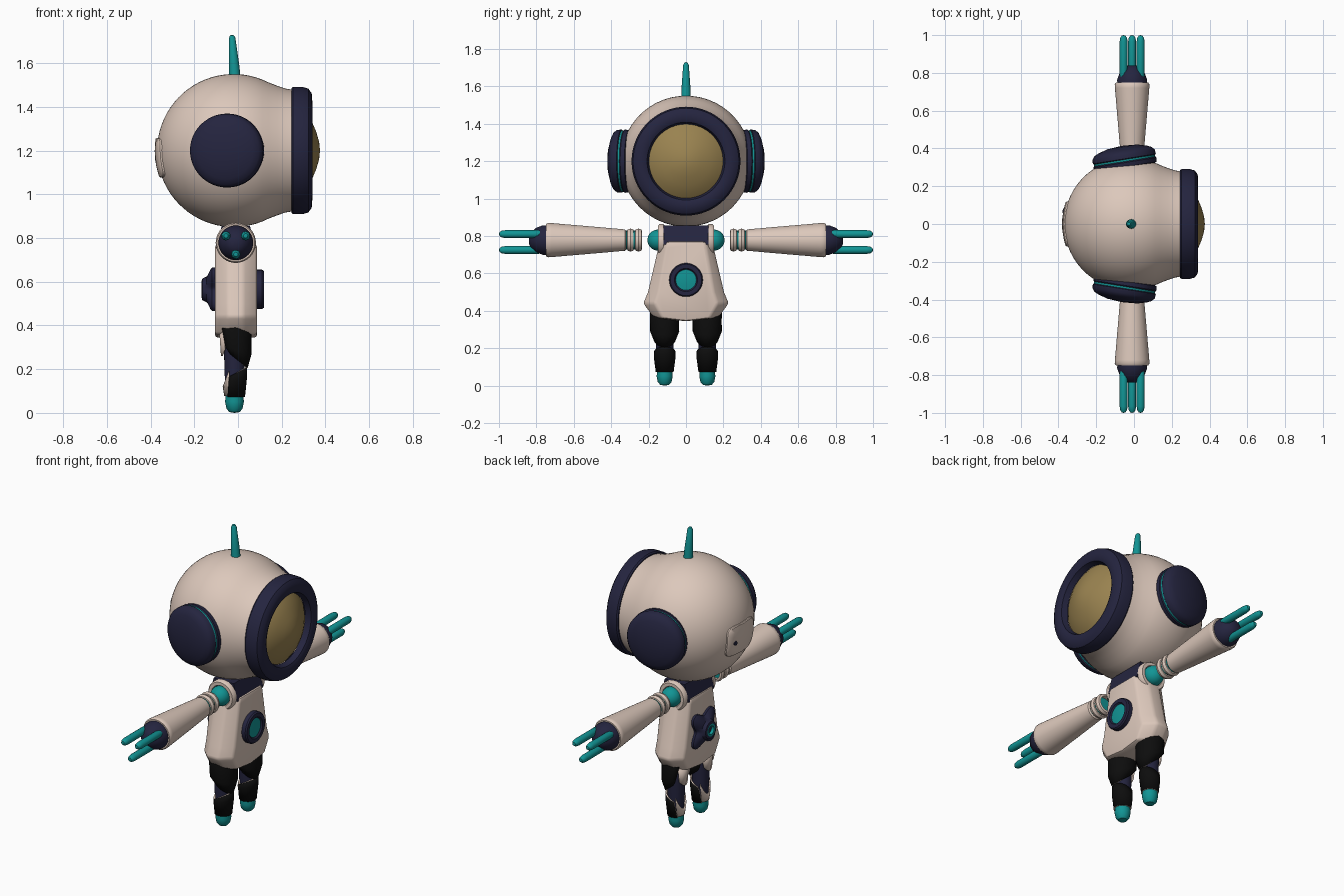
import bpy, bmesh, math
from mathutils import Vector

if "Cube" in bpy.data.objects:
    bpy.data.objects.remove(bpy.data.objects["Cube"])


def material(name, rgb):
    m = bpy.data.materials.new(name)
    m.diffuse_color = (*rgb, 1)
    m.use_nodes = True
    m.node_tree.nodes["Principled BSDF"].inputs["Base Color"].default_value = m.diffuse_color
    return m


CREAM = material("cream", (0.72, 0.58, 0.50))
NAVY = material("navy", (0.018, 0.018, 0.05))
TEAL = material("teal", (0.006, 0.30, 0.30))
GOLD = material("gold_glass", (0.32, 0.225, 0.08))
BLACK = material("black", (0.004, 0.004, 0.004))


def finish(name, bm, mats, angle=35, recalc=True):
    if recalc:
        bmesh.ops.recalc_face_normals(bm, faces=bm.faces)
    me = bpy.data.meshes.new(name)
    bm.to_mesh(me)
    bm.free()
    for m in mats:
        me.materials.append(m)
    for p in me.polygons:
        p.use_smooth = True
    me.set_sharp_from_angle(angle=math.radians(angle))
    ob = bpy.data.objects.new(name, me)
    bpy.context.collection.objects.link(ob)
    return ob


def lathe(name, prof, loc, axis, mats, seg=40, bands=None, shape=None, closed=False):
    """Revolve (radius, height) points; bands gives the material of each strip."""
    bm = bmesh.new()
    q = Vector(axis).normalized().to_track_quat('Z', 'Y')
    rings = []
    for i, (r, h) in enumerate(prof):
        ring = []
        for k in range(1 if r == 0 else seg):
            t = 2 * math.pi * k / seg
            rr = shape(i, r, t) if shape else r
            ring.append(bm.verts.new(q @ Vector((rr * math.cos(t), rr * math.sin(t), h)) + Vector(loc)))
        rings.append(ring)
    if closed:
        rings.append(rings[0])
    for i in range(len(rings) - 1):
        a, b = rings[i], rings[i + 1]
        for k in range(seg):
            vs = [a[k % len(a)], a[(k + 1) % len(a)], b[(k + 1) % len(b)], b[k % len(b)]]
            f = bm.faces.new(list(dict.fromkeys(vs)))
            f.material_index = bands[i] if bands else 0
    return finish(name, bm, mats)


def shell(name, cx, cy, rows, mats, off=0, n=16):
    """Open leg plate: rows of (z at middle, z at opposite side, radius, half arc)."""
    bm = bmesh.new()
    grid = []
    for zf, zb, r, arc in rows:
        row = []
        for j in range(n + 1):
            a = math.radians(arc) * (2 * j / n - 1)
            z = zf + (zb - zf) * (1 - math.cos(a)) / 2
            t = a + math.radians(off)
            row.append(bm.verts.new((cx + r * math.cos(t), cy + r * math.sin(t), z)))
        grid.append(row)
    for a, b in zip(grid, grid[1:]):
        for j in range(n):
            bm.faces.new((b[j], b[j + 1], a[j + 1], a[j]))
    ob = finish(name, bm, mats, recalc=False)
    s = ob.modifiers.new("thickness", 'SOLIDIFY')
    s.thickness = 0.008
    s.offset = -1
    if len(mats) > 1:
        s.material_offset = 1
        s.material_offset_rim = 1


# Head: sphere flowing into a short collar behind the visor
HX, HZ, R = -0.02, 1.2, 0.35
arc = [math.pi - (math.pi - 1.1) * i / 24 for i in range(25)]
prof = [(R * math.sin(a) if i else 0, HX + R * math.cos(a)) for i, a in enumerate(arc)]
prof += [(0.296, 0.18), (0.284, 0.215), (0.276, 0.26)]
lathe("head", prof, (0, 0, HZ), (1, 0, 0), [CREAM], 64)

# Visor rim and domed glass
lathe("visor_rim", [(0.26, 0.243), (0.285, 0.244), (0.291, 0.252), (0.291, 0.295), (0.283, 0.322),
                    (0.262, 0.337), (0.225, 0.34), (0.208, 0.332), (0.198, 0.3)],
      (0, 0, HZ), (1, 0, 0), [NAVY], 64)
lathe("visor_glass", [(0.2, 0.295), (0.17, 0.318), (0.13, 0.339), (0.085, 0.358), (0.04, 0.371), (0, 0.375)],
      (0, 0, HZ), (1, 0, 0), [GOLD], 64)

# Antenna
lathe("antenna", [(0.026, 0), (0.024, 0.06), (0.015, 0.185), (0.009, 0.197), (0, 0.2)],
      (-0.014, 0, 1.53), (-0.07, 0, 1), [TEAL], 24)

# Rounded plate on the back of the head, following the sphere
bm = bmesh.new()
rings = []
for scale, rad in ((0.05, 0.361), (0.35, 0.361), (0.7, 0.361), (0.96, 0.361), (1, 0.357), (1, 0.34)):
    ring = []
    for k in range(40):
        t = 2 * math.pi * k / 40
        c, s = math.cos(t), math.sin(t)
        y = 0.12 * scale * math.copysign(abs(c) ** 0.4, c)
        z = 0.09 * scale * math.copysign(abs(s) ** 0.4, s) - 0.033
        ring.append(bm.verts.new((HX - math.sqrt(rad * rad - y * y - z * z), y, HZ + z)))
    rings.append(ring)
bm.faces.new(rings[0])
for a, b in zip(rings, rings[1:]):
    for k in range(40):
        bm.faces.new((a[k], a[(k + 1) % 40], b[(k + 1) % 40], b[k]))
finish("head_back_plate", bm, [CREAM])
lathe("back_plate_keyhole", [(0.012, 0), (0.012, 0.006), (0, 0.006)],
      (-0.371, 0.07, 1.16), (-0.98, 0.19, -0.1), [NAVY], 16)

# Torso: outline extruded front to back, narrower on its front and back faces
half = [(0.17, 0.36), (0.228, 0.44), (0.203, 0.5), (0.147, 0.74), (0.135, 0.77)]
outline = [(0, 0.345)] + half + [(-y, z) for y, z in reversed(half)]
bm = bmesh.new()
layers = [[bm.verts.new((x, y * w, z)) for y, z in outline]
          for x, w in ((-0.105, 0.74), (-0.045, 1), (0.025, 1), (0.087, 0.74))]
n = len(outline)
bm.faces.new(layers[0])
bm.faces.new(layers[-1])
for a, b in zip(layers, layers[1:]):
    for k in range(n):
        bm.faces.new((a[k], a[(k + 1) % n], b[(k + 1) % n], b[k]))
bmesh.ops.recalc_face_normals(bm, faces=bm.faces)
sharp = [e for e in bm.edges if e.calc_face_angle(0) > 0.5]
bmesh.ops.bevel(bm, geom=sharp, offset=0.012, segments=2, affect='EDGES', profile=0.5)
finish("torso", bm, [CREAM])

# Collar between the shoulders, sloping in towards the neck
bm = bmesh.new()
bmesh.ops.create_cube(bm, size=1)
for v in bm.verts:
    top = v.co.z > 0
    v.co = (-0.01 + v.co.x * (0.13 if top else 0.18), v.co.y * 0.24, 0.855 if top else 0.755)
finish("collar", bm, [NAVY])

# Chest light
lathe("chest_light", [(0.09, 0), (0.09, 0.03), (0.084, 0.038), (0.062, 0.038), (0.055, 0.03), (0.03, 0.033), (0, 0.034)],
      (0.08, 0, 0.565), (1, 0, 0), [NAVY, TEAL], bands=[0, 0, 0, 0, 1, 1])


# Four-pointed back pack with a round hub
def star(i, r, t):
    return r - 0.027 * math.cos(4 * t) if i < 3 else r


lathe("back_pack", [(0.1, -0.01), (0.1, 0.018), (0.09, 0.026), (0.058, 0.045), (0.05, 0.063), (0.04, 0.066),
                    (0.036, 0.066), (0.024, 0.066), (0.02, 0.052), (0, 0.052)],
      (-0.1, 0, 0.565), (-1, 0, 0), [NAVY, TEAL], 64, [0, 0, 0, 0, 0, 0, 1, 1, 0], star)

for s, side in ((1, "left"), (-1, "right")):
    # Ear pad with a teal groove, turned slightly backwards
    lathe(side + "_ear_pad", [(0.14, -0.045), (0.166, -0.034), (0.169, -0.012), (0.164, -0.006), (0.164, 0.004),
                              (0.169, 0.008), (0.167, 0.03), (0.155, 0.046), (0.13, 0.058), (0.08, 0.072), (0, 0.078)],
          (-0.05, s * 0.337, HZ), (-0.16, s, 0), [NAVY, TEAL], 48, [0, 0, 0, 1, 0, 0, 0, 0, 0, 0])

    # Shoulder, ball joint, cuff rings and arm
    base, ax = (-0.01, 0, 0.778), (0, s, 0)
    lathe(side + "_shoulder", [(0, 0.115), (0.08, 0.115), (0.085, 0.12), (0.085, 0.14), (0.078, 0.15),
                               (0.06, 0.15), (0.056, 0.14)], base, ax, [CREAM])
    ball = [(0.056 * math.cos(i * math.pi / 16) if i < 8 else 0, 0.15 + 0.056 * math.sin(i * math.pi / 16))
            for i in range(-4, 9)]
    lathe(side + "_shoulder_joint", ball, base, ax, [TEAL])
    for j, y in enumerate((0.235, 0.278)):
        lathe(f"{side}_cuff_ring_{j + 1}", [(0.044, y), (0.056, y + 0.003), (0.062, y + 0.019), (0.056, y + 0.035),
                                            (0.044, y + 0.038)], base, ax, [CREAM], closed=True)
    lathe(side + "_arm_core", [(0, 0.262), (0.05, 0.262), (0.05, 0.33)], base, ax, [TEAL])
    lathe(side + "_arm", [(0, 0.32), (0.05, 0.32), (0.057, 0.327), (0.068, 0.45), (0.091, 0.72), (0.092, 0.738),
                          (0.086, 0.748), (0.076, 0.748)], base, ax, [CREAM])
    lathe(side + "_hand", [(0.078, 0.735), (0.079, 0.765), (0.066, 0.8), (0.045, 0.826), (0.025, 0.838), (0, 0.84)],
          base, ax, [NAVY])
    for j, (x, z) in enumerate(((-0.055, 0.81), (0.035, 0.81), (-0.01, 0.725))):
        lathe(f"{side}_finger_{j + 1}", [(0, 0.765), (0.015, 0.77), (0.021, 0.79), (0.021, 0.965), (0.018, 0.985),
                                         (0.01, 0.997), (0, 1)], (x, 0, z), ax, [TEAL], 16)

    # Leg: navy core, black front shells with cream edges, cream rear plates, teal foot
    cx, cy = -0.016, s * 0.114
    lathe(side + "_leg_core", [(0, 0.07), (0.038, 0.07), (0.046, 0.19), (0.05, 0.42), (0, 0.42)],
          (cx, cy, 0), (0, 0, 1), [NAVY])
    shell(side + "_thigh_shell", cx, cy, [(0.43, 0.43, 0.068, 150), (0.4, 0.4, 0.078, 140), (0.27, 0.31, 0.078, 122),
                                          (0.205, 0.3, 0.06, 110)], [BLACK, CREAM])
    shell(side + "_thigh_rear_plate", cx, cy, [(0.38, 0.38, 0.07, 48), (0.26, 0.5, 0.062, 40)], [CREAM], 180)
    shell(side + "_shin_shell", cx, cy, [(0.208, 0.15, 0.058, 112), (0.17, 0.13, 0.058, 118), (0.072, 0.072, 0.048, 132)],
          [BLACK, CREAM])
    shell(side + "_shin_rear_plate", cx, cy, [(0.12, 0.4, 0.054, 60), (0.078, 0.078, 0.047, 50)], [CREAM], 180)
    lathe(side + "_foot", [(0, 0.085), (0.04, 0.085), (0.043, 0.05), (0.037, 0.02), (0.024, 0.004), (0, 0)],
          (cx, cy, 0), (0, 0, 1), [TEAL], 32)
